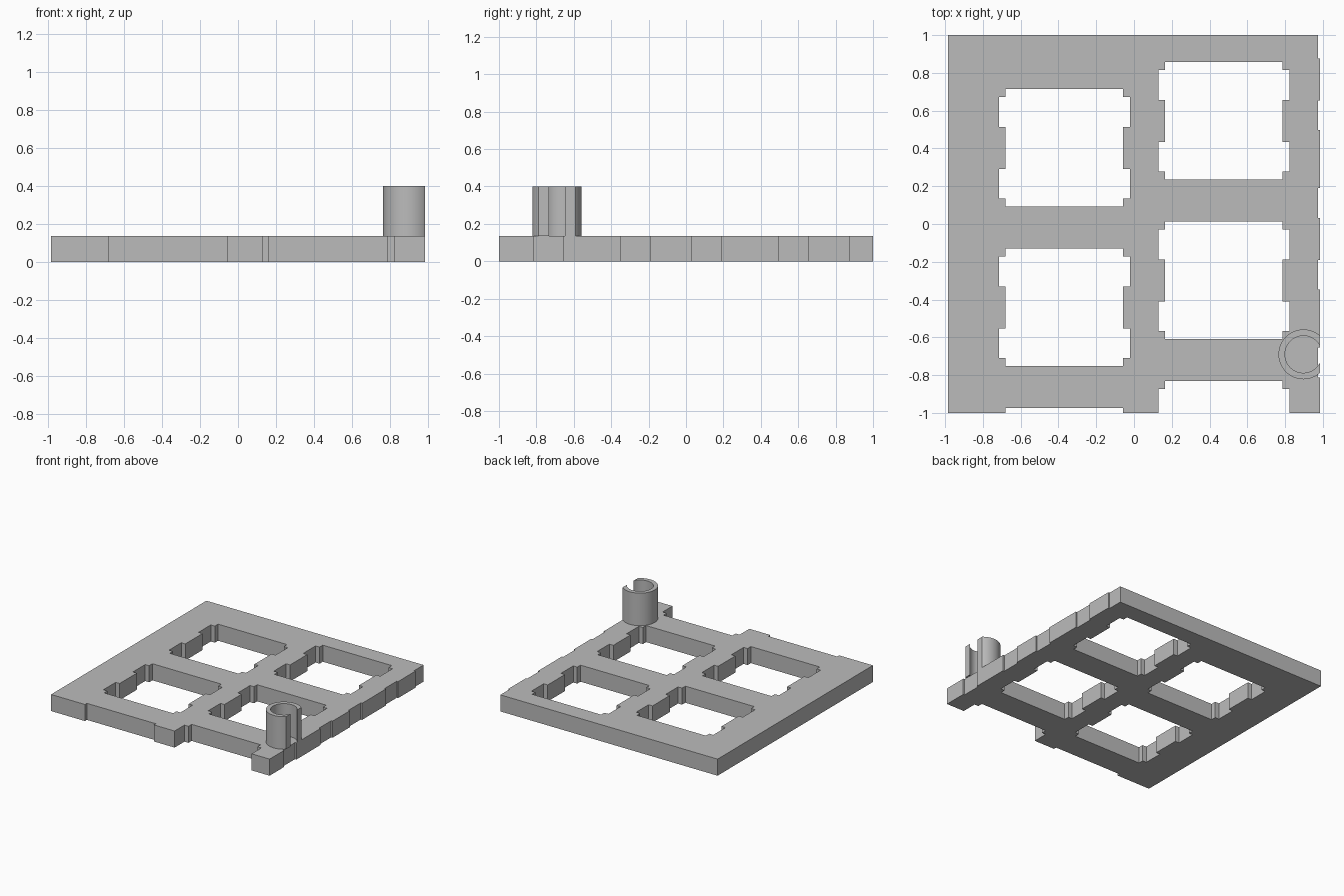
import bpy
import bmesh
from math import acos, cos, sin, pi, radians

if "Cube" in bpy.data.objects:
    bpy.data.objects.remove(bpy.data.objects["Cube"], do_unlink=True)

HALF_X, HALF_Y = 0.985, 1.0
THICK = 0.135
PITCH = 0.8445
OPEN = 0.622                              # side of each square opening
NOTCH = 0.036                             # notch depth
BANDS = ((0.042, 0.2), (0.422, 0.58))     # notch spans along a side

grey = bpy.data.materials.new("plain grey")
grey.use_nodes = True
grey.diffuse_color = (0.5, 0.5, 0.5, 1)
grey.node_tree.nodes["Principled BSDF"].inputs["Base Color"].default_value = (0.5, 0.5, 0.5, 1)


def extrude_outlines(name, outlines, z0, z1):
    """Make one object from closed outlines extruded upward."""
    bm = bmesh.new()
    for outline in outlines:
        face = bm.faces.new([bm.verts.new((x, y, z0)) for x, y in outline])
        top = bmesh.ops.extrude_face_region(bm, geom=[face])
        verts = [v for v in top["geom"] if isinstance(v, bmesh.types.BMVert)]
        bmesh.ops.translate(bm, verts=verts, vec=(0, 0, z1 - z0))
    bmesh.ops.recalc_face_normals(bm, faces=bm.faces)
    mesh = bpy.data.meshes.new(name)
    bm.to_mesh(mesh)
    bm.free()
    mesh.materials.append(grey)
    obj = bpy.data.objects.new(name, mesh)
    bpy.context.collection.objects.link(obj)
    return obj


def opening_outline(x, y):
    """Square opening with two notches on its left and right sides."""
    side = [(0, 0)]
    for a, b in BANDS:
        side += [(0, a), (NOTCH, a), (NOTCH, b), (0, b)]
    side.append((0, OPEN))
    right = [(x + OPEN + d, y + h) for d, h in side]
    left = [(x - d, y + h) for d, h in reversed(side)]
    return right + left


# Base plate
plate = extrude_outlines(
    "base_plate",
    [[(-HALF_X, -HALF_Y), (HALF_X, -HALF_Y), (HALF_X, HALF_Y), (-HALF_X, HALF_Y)]],
    0, THICK)

# Staggered columns of openings, the outer ones running off the plate
outlines = []
for col, base in enumerate((0.092, 0.235, 0.455)):
    for row in range(3):
        outlines.append(opening_outline(-0.68 + col * PITCH, base - row * PITCH))
cutter = extrude_outlines("opening_cutter", outlines, -0.1, THICK + 0.1)
cutter.hide_render = True

cut = plate.modifiers.new("openings", "BOOLEAN")
cut.operation = "DIFFERENCE"
cut.solver = "EXACT"
cut.object = cutter
bpy.context.view_layer.objects.active = plate
plate.select_set(True)
bpy.ops.object.modifier_apply(modifier=cut.name)
bpy.data.objects.remove(cutter, do_unlink=True)

# Split tube, sliced flush with the plate's edge
CX, CY = 0.897, -0.69


def open_arc(radius, steps=64):
    start = acos((HALF_X - CX) / radius)
    angles = [start + (2 * pi - 2 * start) * i / steps for i in range(steps + 1)]
    return [(CX + radius * cos(a), CY + radius * sin(a)) for a in angles]


tube = extrude_outlines("split_tube", [open_arc(0.132) + open_arc(0.098)[::-1]], THICK, 0.4)
plate.select_set(False)
tube.select_set(True)
bpy.context.view_layer.objects.active = tube
bpy.ops.object.shade_smooth_by_angle(angle=radians(30))
